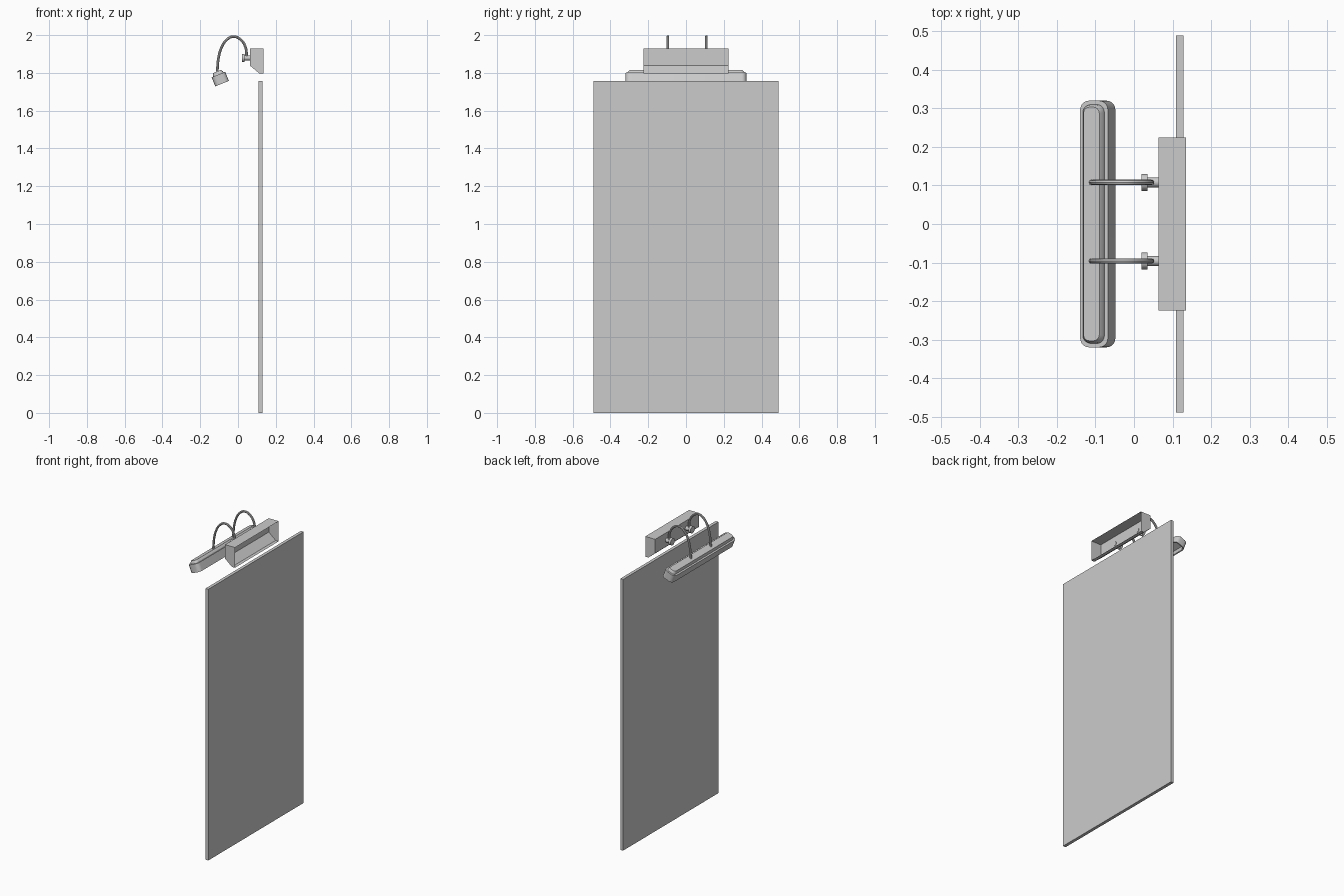
import bpy, bmesh, math
from mathutils import Matrix, Vector

if "Cube" in bpy.data.objects:
    bpy.data.objects.remove(bpy.data.objects["Cube"])

grey = bpy.data.materials.new("plain grey")
grey.use_nodes = True
COLOUR = (0.6, 0.6, 0.6, 1)
grey.diffuse_color = COLOUR
grey.node_tree.nodes["Principled BSDF"].inputs["Base Color"].default_value = COLOUR


def make(name, bm, smooth=False):
    bmesh.ops.recalc_face_normals(bm, faces=bm.faces)
    mesh = bpy.data.meshes.new(name)
    bm.to_mesh(mesh)
    bm.free()
    obj = bpy.data.objects.new(name, mesh)
    mesh.materials.append(grey)
    bpy.context.collection.objects.link(obj)
    if smooth:
        shade(obj)
    return obj


def shade(obj):
    bpy.ops.object.select_all(action="DESELECT")
    obj.select_set(True)
    bpy.context.view_layer.objects.active = obj
    bpy.ops.object.shade_smooth_by_angle(angle=math.radians(35))


def rounded_ring(bm, width, length, radius, z, steps=5):
    """Loop of vertices around a rounded rectangle."""
    ring = []
    for q, (sx, sy) in enumerate([(1, 1), (-1, 1), (-1, -1), (1, -1)]):
        for i in range(steps + 1):
            a = math.pi / 2 * (q + i / steps)
            ring.append(bm.verts.new((sx * (width / 2 - radius) + radius * math.cos(a),
                                      sy * (length / 2 - radius) + radius * math.sin(a), z)))
    return ring


def loft(name, sections, matrix):
    """Skin a stack of rounded rectangles and close both ends."""
    bm = bmesh.new()
    rings = [rounded_ring(bm, *s) for s in sections]
    for a, b in zip(rings, rings[1:]):
        for i in range(len(a)):
            j = (i + 1) % len(a)
            bm.faces.new((a[i], a[j], b[j], b[i]))
    bm.faces.new(rings[0])
    bm.faces.new(rings[-1])
    bm.transform(matrix)
    return make(name, bm, True)


def disc(name, x0, x1, y, z, radius):
    """Cylinder lying along x."""
    bm = bmesh.new()
    bmesh.ops.create_cone(bm, cap_ends=True, segments=24, radius1=radius, radius2=radius,
                          depth=x1 - x0,
                          matrix=Matrix.Translation(((x0 + x1) / 2, y, z))
                          @ Matrix.Rotation(math.pi / 2, 4, "Y"))
    make(name, bm, True)


# Tall flat panel
bm = bmesh.new()
bmesh.ops.create_cube(bm, size=1, matrix=Matrix.Translation((0.119, 0, 0.88))
                      @ Matrix.Diagonal((0.02, 0.977, 1.757, 1)))
bmesh.ops.translate(bm, verts=bm.verts, vec=(0, 0, -min(v.co.z for v in bm.verts)))
make("mirror_panel", bm)

# Wall bracket: thin shell, open on the wall side
profile = [(0.135, 1.928), (0.064, 1.928), (0.064, 1.838), (0.113, 1.797), (0.135, 1.797)]
bm = bmesh.new()
ends = [[bm.verts.new((x, y, z)) for x, z in profile] for y in (-0.224, 0.224)]
for end in ends:
    bm.faces.new(end)
for i in range(len(profile) - 1):
    bm.faces.new((ends[0][i], ends[0][i + 1], ends[1][i + 1], ends[1][i]))
make("wall_bracket", bm)

# Tilted lamp shade, recessed underneath, with a stepped cap
tilt = Matrix.Translation((-0.094, 0, 1.767)) @ Matrix.Rotation(math.radians(-22), 4, "Y")
loft("lamp_shade", [
    (0.064, 0.626, 0.02, 0.012),
    (0.064, 0.626, 0.02, -0.026),
    (0.078, 0.64, 0.025, -0.026),
    (0.078, 0.64, 0.025, 0.026)], tilt)
loft("lamp_cap", [
    (0.058, 0.62, 0.02, 0.025),
    (0.056, 0.618, 0.02, 0.034),
    (0.044, 0.606, 0.016, 0.044)], tilt)

# Two curved arms with their mounts
path = [(0.046, 1.88), (0.04, 1.935), (0.013, 1.977), (-0.027, 1.992),
        (-0.06, 1.975), (-0.087, 1.935), (-0.103, 1.88), (-0.11, 1.806)]
for side, y in (("left", 0.108), ("right", -0.096)):
    curve = bpy.data.curves.new(side + "_arm", "CURVE")
    curve.dimensions = "3D"
    curve.bevel_depth = 0.007
    curve.bevel_resolution = 2
    curve.resolution_u = 5
    curve.use_fill_caps = True
    spline = curve.splines.new("BEZIER")
    spline.bezier_points.add(len(path) - 1)
    for point, (x, z) in zip(spline.bezier_points, path):
        point.co = (x, y, z)
        point.handle_left_type = point.handle_right_type = "AUTO"
    curve.materials.append(grey)
    arm = bpy.data.objects.new(side + "_arm", curve)
    bpy.context.collection.objects.link(arm)
    bpy.ops.object.select_all(action="DESELECT")
    arm.select_set(True)
    bpy.context.view_layer.objects.active = arm
    bpy.ops.object.convert(target="MESH")
    shade(bpy.context.view_layer.objects.active)
    disc(side + "_mount_stem", 0.034, 0.066, y, 1.879, 0.013)
    disc(side + "_mount_knob", 0.02, 0.035, y, 1.879, 0.022)
